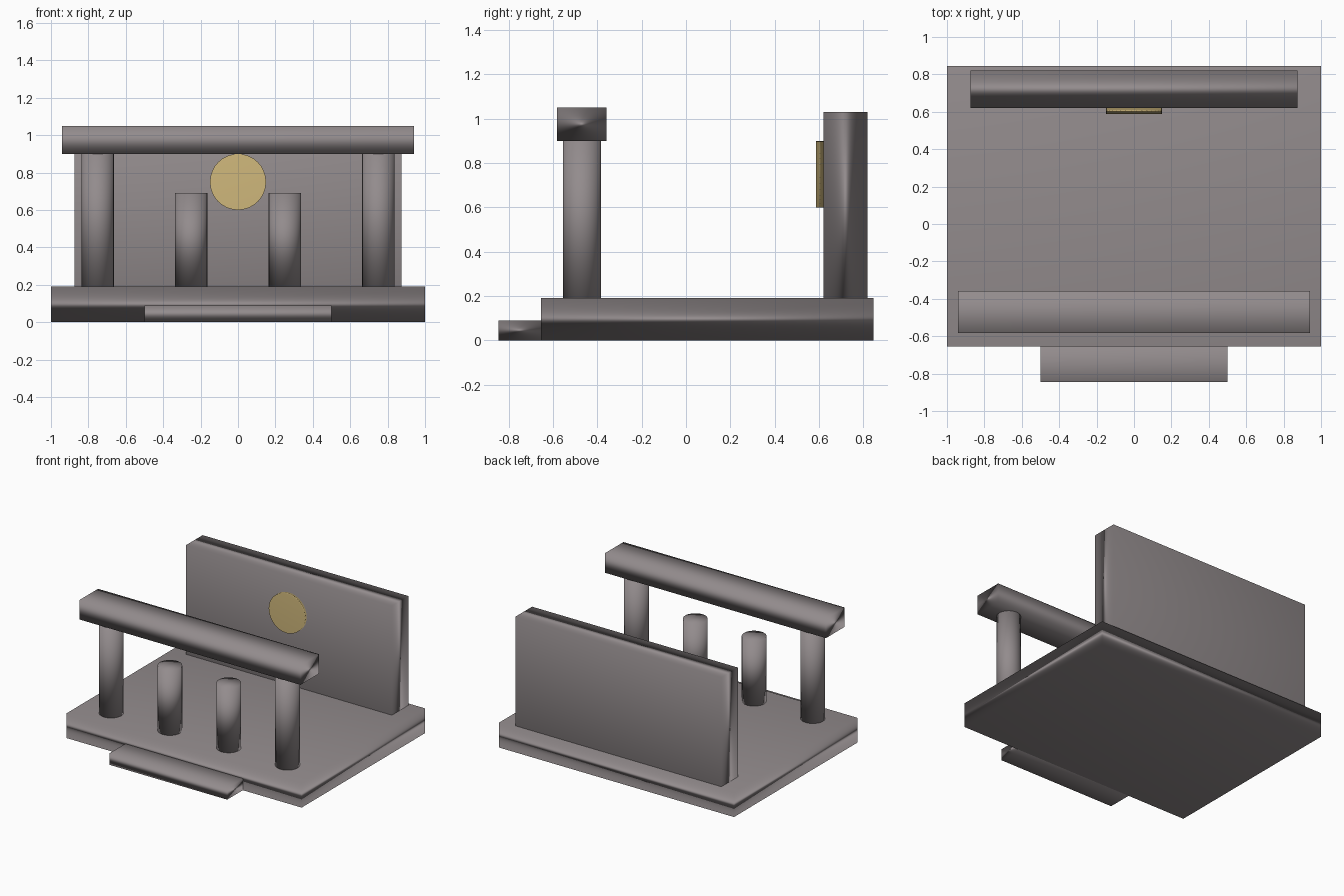
import bpy
import bmesh
from math import pi
from mathutils import Matrix, Vector

old = bpy.data.objects.get("Cube")
if old:
    bpy.data.objects.remove(old, do_unlink=True)


def material(name, rgb):
    mat = bpy.data.materials.new(name)
    mat.use_nodes = True
    color = (*rgb, 1)
    mat.diffuse_color = color
    mat.node_tree.nodes["Principled BSDF"].inputs["Base Color"].default_value = color
    return mat


stone = material("warm_gray_stone", (0.29, 0.26, 0.265))
gold = material("pale_gold", (0.63, 0.48, 0.20))


def finish(name, bm, mat):
    """Turn a bmesh into a softly shaded object."""
    mesh = bpy.data.meshes.new(name)
    for face in bm.faces:
        face.smooth = True
    bm.to_mesh(mesh)
    bm.free()
    mesh.materials.append(mat)
    obj = bpy.data.objects.new(name, mesh)
    bpy.context.scene.collection.objects.link(obj)
    # Normals lean towards the broad faces
    soft = obj.modifiers.new("soft_shading", "WEIGHTED_NORMAL")
    soft.mode = "FACE_AREA"
    return obj


def box(name, low, high, mat=stone):
    low, high = Vector(low), Vector(high)
    bm = bmesh.new()
    place = Matrix.Translation((low + high) / 2) @ Matrix.Diagonal((*(high - low), 1))
    bmesh.ops.create_cube(bm, size=1, matrix=place)
    return finish(name, bm, mat)


def cylinder(name, center, radius, depth, mat=stone, turn=0.0):
    bm = bmesh.new()
    place = Matrix.Translation(center) @ Matrix.Rotation(turn, 4, "X")
    bmesh.ops.create_cone(bm, cap_ends=True, segments=32, radius1=radius,
                          radius2=radius, depth=depth, matrix=place)
    return finish(name, bm, mat)


# Platform, entrance step, rear wall and front beam
floor = 0.19
box("platform", (-1, -0.655, 0), (1, 0.845, floor))
box("front_step", (-0.5, -0.845, 0), (0.5, -0.655, 0.09))
box("rear_wall", (-0.875, 0.62, floor), (0.875, 0.82, 1.03))
box("front_beam", (-0.94, -0.583, 0.9), (0.94, -0.358, 1.05))

# Two tall columns carry the beam, two short ones stand between them
for side, label in ((1, "left"), (-1, "right")):
    for kind, x, top in (("tall", 0.75, 0.9), ("short", 0.25, 0.69)):
        middle = (side * x, -0.47, (floor + top) / 2)
        cylinder(f"{kind}_column_{label}", middle, 0.086, top - floor)

# Golden disc on the wall
cylinder("wall_disc", (0, 0.605, 0.75), 0.15, 0.036, gold, pi / 2)
